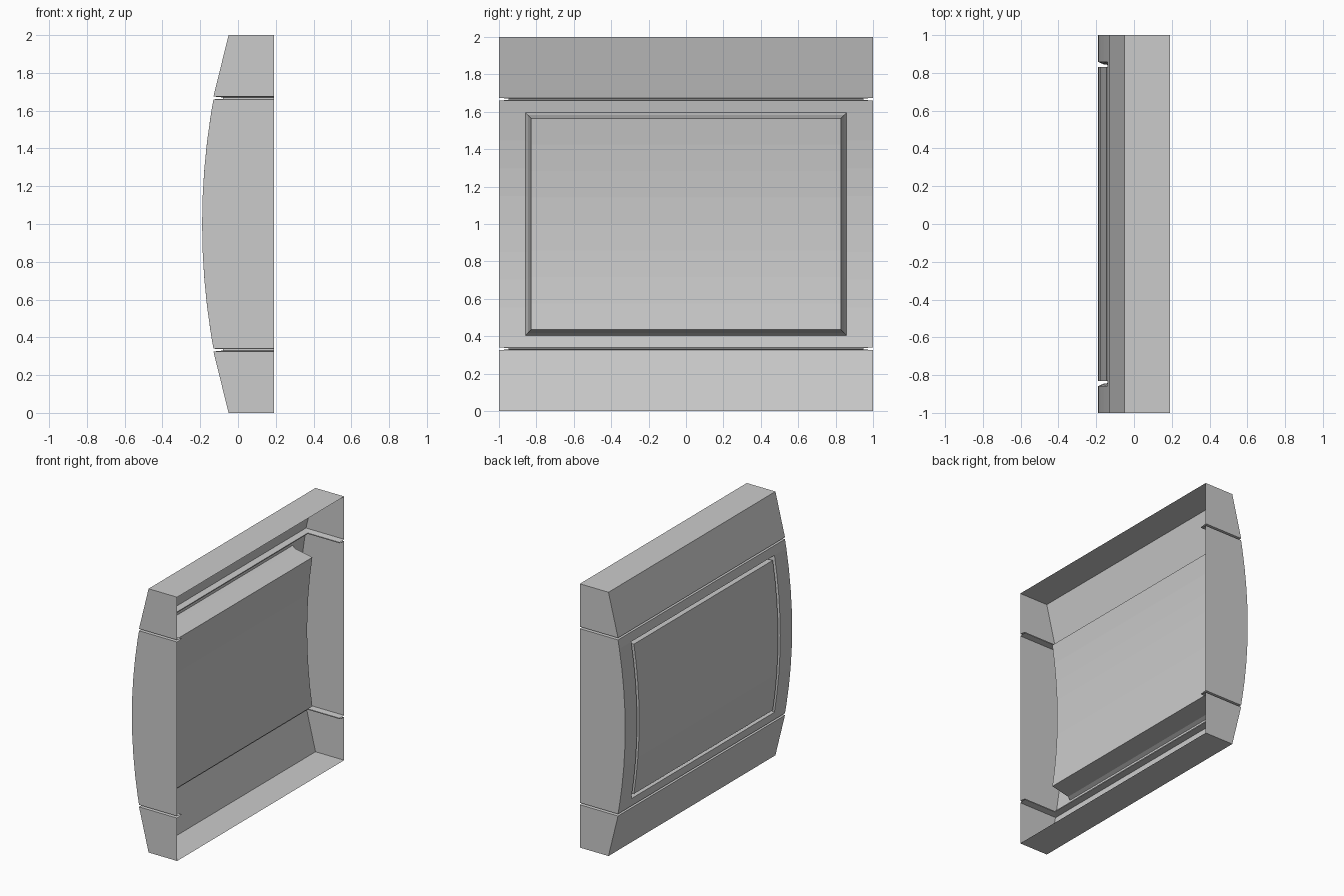
import bpy, bmesh

if "Cube" in bpy.data.objects:
    bpy.data.objects.remove(bpy.data.objects["Cube"])

BACK = 0.19


def front_x(z):
    """Depth of the bowed front at a given height."""
    h = abs(z - 1)
    if h <= 0.66:
        return -0.19 + 0.06 * (h / 0.66) ** 2
    return -0.13 + 0.08 * max(0, h - 0.675) / 0.325


def finish(name, bm):
    bmesh.ops.remove_doubles(bm, verts=bm.verts, dist=1e-5)
    mesh = bpy.data.meshes.new(name)
    bm.to_mesh(mesh)
    bm.free()
    obj = bpy.data.objects.new(name, mesh)
    bpy.context.collection.objects.link(obj)


def bridge(bm, a, b, skip=()):
    for i in range(len(a) - 1):
        if i not in skip:
            bm.faces.new((a[i], a[i + 1], b[i + 1], b[i]))


# Heights shared by the bowed section
SEG = 8
OPEN_LO, OPEN_HI = 0.405, 1.595
middle = [OPEN_LO + (OPEN_HI - OPEN_LO) * i / SEG for i in range(SEG + 1)]

# Outer casing: open-backed shell with two recessed seams (z, inset)
levels = [(0, 0), (0.325, 0), (0.33, 0.05), (0.337, 0.05), (0.34, 0)]
levels += [(z, 0) for z in middle]
levels += [(1.66, 0), (1.663, 0.05), (1.67, 0.05), (1.675, 0), (2, 0)]
bm = bmesh.new()
rows = []
for z, d in levels:
    x, y = front_x(z) + d, 1 - d
    path = [(BACK, -y), (x, -y), (x, -0.858), (x, 0.858), (x, y), (BACK, y)]
    rows.append([bm.verts.new((px, py, z)) for px, py in path])
for k in range(len(rows) - 1):
    opening = OPEN_LO - 1e-6 <= levels[k][0] and levels[k + 1][0] <= OPEN_HI + 1e-6
    bridge(bm, rows[k], rows[k + 1], (2,) if opening else ())
bm.faces.new(rows[0])
bm.faces.new(rows[-1])


def ring(bm, half_y, lo, depth):
    """Curved rectangular loop, up one side and down the other."""
    hi = 2 - lo
    zs = [lo + (hi - lo) * i / SEG for i in range(SEG + 1)]
    left = [bm.verts.new((front_x(z) + depth, -half_y, z)) for z in zs]
    right = [bm.verts.new((front_x(z) + depth, half_y, z)) for z in zs]
    return left, right


def join_rings(bm, a, b):
    bridge(bm, a[0] + a[1][::-1] + a[0][:1], b[0] + b[1][::-1] + b[0][:1])


# Tapered recess behind the opening
rings = [ring(bm, 0.858, OPEN_LO, 0), ring(bm, 0.845, 0.417, 0.03),
         ring(bm, 0.828, 0.435, 0.19)]
for a, b in zip(rings, rings[1:]):
    join_rings(bm, a, b)
bridge(bm, *rings[-1])
bmesh.ops.remove_doubles(bm, verts=bm.verts, dist=1e-5)
bmesh.ops.recalc_face_normals(bm, faces=bm.faces)
finish("casing", bm)

# Inset front panel, separated from the casing by a thin groove
bm = bmesh.new()
front = ring(bm, 0.832, 0.432, 0)
rear = ring(bm, 0.824, 0.44, 0.185)
join_rings(bm, front, rear)
bridge(bm, *front)
bridge(bm, *rear)
bmesh.ops.recalc_face_normals(bm, faces=bm.faces)
finish("front_panel", bm)
